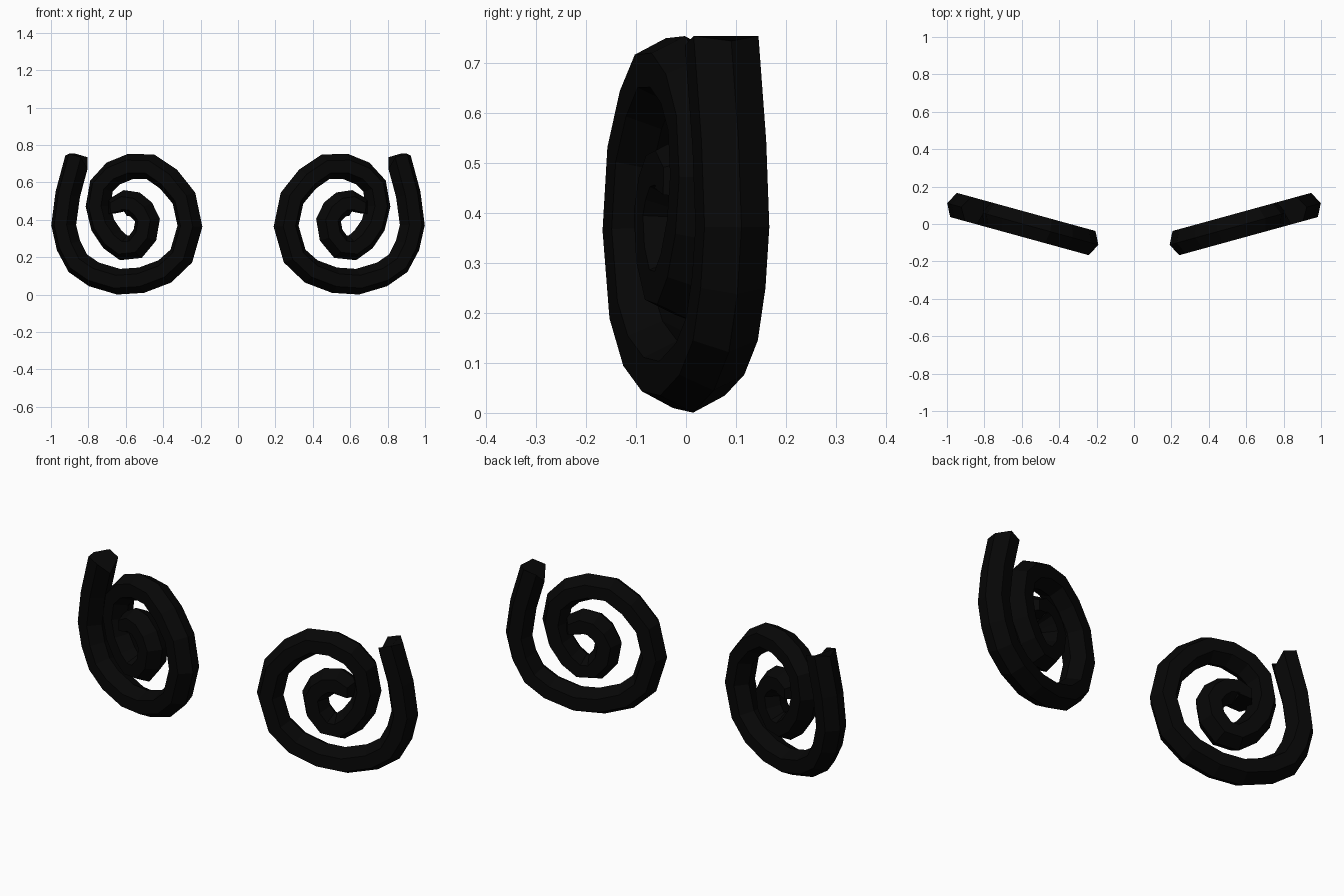
import bpy, bmesh, math
from mathutils import Vector

if "Cube" in bpy.data.objects:
    bpy.data.objects.remove(bpy.data.objects["Cube"])

# near-black colour
black = bpy.data.materials.new("black")
black.diffuse_color = (0.002, 0.002, 0.002, 1)
black.use_nodes = True
black.node_tree.nodes["Principled BSDF"].inputs["Base Color"].default_value = black.diffuse_color

# spiral centre line as seen from the front (x, z), outer tip to inner end
PATH = [(.862, .715), (.910, .537), (.932, .372), (.906, .262), (.857, .168),
        (.77, .108), (.639, .069), (.516, .077), (.391, .124), (.303, .206),
        (.257, .366), (.289, .516), (.372, .618), (.468, .683), (.575, .685),
        (.666, .648), (.73, .58), (.748, .473), (.723, .372), (.671, .295),
        (.612, .25), (.548, .256), (.498, .318), (.484, .398), (.511, .448),
        (.553, .483), (.603, .490), (.638, .472), (.632, .443)]
TILT = math.atan(0.275)      # each spiral leans back toward its outer side
CENTRE = 0.595
HALF_W, HALF_T = 0.069, 0.0775


def spiral(name, side):
    across = Vector((math.cos(TILT), math.sin(TILT), 0))
    normal = Vector((-math.sin(TILT), math.cos(TILT), 0))
    up = Vector((0, 0, 1))
    flat = [Vector(((x - CENTRE) / math.cos(TILT), z)) for x, z in PATH]
    bm = bmesh.new()
    rings = []
    for i, p in enumerate(flat):
        a, b = flat[max(i - 1, 0)], flat[min(i + 1, len(flat) - 1)]
        t = (b - a).normalized()
        out = Vector((-t.y, t.x))            # points away from the spiral centre
        ring = []
        for k in range(6):                   # hexagonal section, ridge outward
            ang = k * math.pi / 3
            q = p + out * HALF_W * math.cos(ang)
            if i == 0:                       # slanted outer tip
                q -= t * (0.01, 0.03, 0.03, -0.025, 0.03, 0.03)[k]
            v = across * q.x + up * q.y + normal * HALF_T * math.sin(ang)
            ring.append(bm.verts.new(((v.x + CENTRE) * side, v.y, v.z)))
        rings.append(ring)
    for r, s in zip(rings, rings[1:]):
        for k in range(6):
            j = (k + 1) % 6
            bm.faces.new((r[k], r[j], s[j], s[k]))
    bm.faces.new(rings[0])
    bm.faces.new(rings[-1])
    bmesh.ops.recalc_face_normals(bm, faces=bm.faces)
    me = bpy.data.meshes.new(name)
    bm.to_mesh(me)
    bm.free()
    me.materials.append(black)
    bpy.context.collection.objects.link(bpy.data.objects.new(name, me))


# mirrored pair of spirals
spiral("right_spiral", 1)
spiral("left_spiral", -1)
